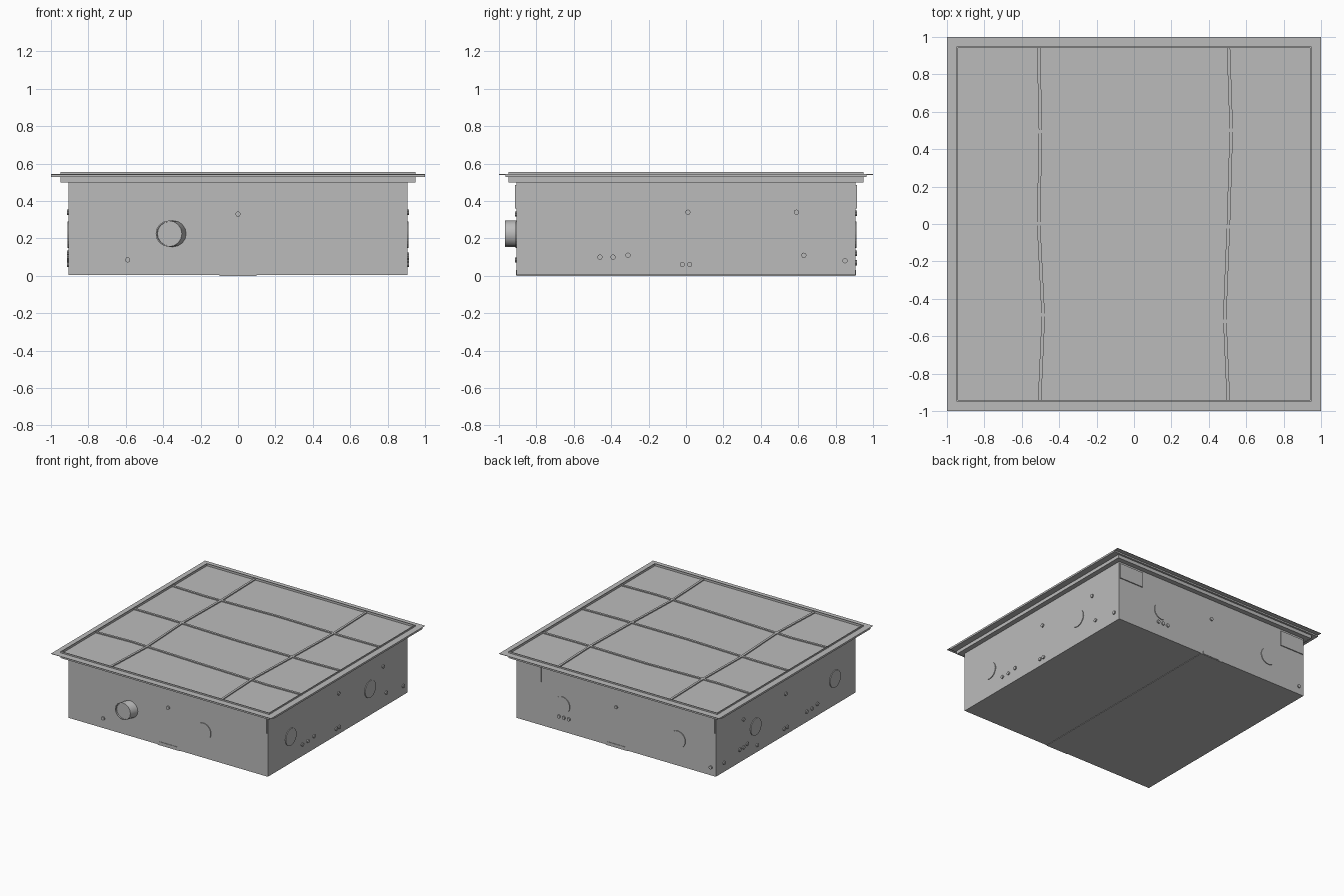
import bpy, bmesh, math
from mathutils import Vector, Matrix

cube = bpy.data.objects.get("Cube")
if cube:
    bpy.data.objects.remove(cube, do_unlink=True)

grey = bpy.data.materials.new("plain_grey")
grey.use_nodes = True
grey.diffuse_color = (0.5, 0.5, 0.5, 1)
grey.node_tree.nodes["Principled BSDF"].inputs["Base Color"].default_value = (0.5, 0.5, 0.5, 1)


def finish(name, bm):
    bmesh.ops.recalc_face_normals(bm, faces=bm.faces)
    mesh = bpy.data.meshes.new(name)
    bm.to_mesh(mesh)
    bm.free()
    mesh.materials.append(grey)
    obj = bpy.data.objects.new(name, mesh)
    bpy.context.collection.objects.link(obj)
    return obj


def box(name, lo, hi):
    lo, hi = Vector(lo), Vector(hi)
    bm = bmesh.new()
    bmesh.ops.create_cube(bm, size=1, matrix=Matrix.Translation((lo + hi) / 2) @ Matrix.Diagonal((*(hi - lo), 1)))
    return finish(name, bm)


def square_ring(name, outer, inner, z0, z1):
    bm = bmesh.new()
    corners = ((-1, -1), (1, -1), (1, 1), (-1, 1))
    loops = [[bm.verts.new((sx * r, sy * r, z)) for sx, sy in corners]
             for r, z in ((outer, z0), (outer, z1), (inner, z1), (inner, z0))]
    for i in range(4):
        a, b = loops[i], loops[(i + 1) % 4]
        for j in range(4):
            k = (j + 1) % 4
            bm.faces.new((a[j], a[k], b[k], b[j]))
    return finish(name, bm)


def prism(name, outline, z0, z1):
    bm = bmesh.new()
    face = bm.faces.new([bm.verts.new((x, y, z0)) for x, y in outline])
    ext = bmesh.ops.extrude_face_region(bm, geom=[face])
    top = [v for v in ext["geom"] if isinstance(v, bmesh.types.BMVert)]
    bmesh.ops.translate(bm, verts=top, vec=(0, 0, z1 - z0))
    return finish(name, bm)


# Main housing and the shallow channel cover under it
HALF = 0.905
box("housing", (-HALF, -HALF, 0.004), (HALF, HALF, 0.52))
box("channel_cover", (-0.1, -HALF, 0), (0.1, HALF, 0.004))

# Lid tray: upright lip, recessed panel, thin outer flange
square_ring("lid_lip", 0.948, 0.942, 0.5, 0.555)
box("lid_panel", (-0.943, -0.943, 0.502), (0.943, 0.943, 0.538))
square_ring("lid_flange", 1.0, 0.945, 0.54, 0.543)
for side, sx in (("left", 1), ("right", -1)):
    a, b = sorted((sx * 0.945, sx))
    box(side + "_flange_edge", (a, -0.964, 0.528), (b, 0.964, 0.541))
for side, sy in (("front", -1), ("back", 1)):
    a, b = sorted((sy * 0.945, sy * 0.964))
    box(side + "_flange_edge", (-0.95, a, 0.528), (0.95, b, 0.541))

# Slightly wavy divider bars across the lid
ALONG_X = (-0.95, -0.63, 0, 0.63, 0.95)
ALONG_Y = (-0.95, -0.5, 0, 0.5, 0.95)
ROWS = ((-0.495, -0.48, -0.505, -0.525, -0.515),
        (0.005, 0.005, -0.015, -0.015, -0.005),
        (0.5, 0.49, 0.51, 0.5, 0.505))
COLUMNS = ((-0.505, -0.485, -0.51, -0.5, -0.51),
           (0.505, 0.485, 0.505, 0.52, 0.505))
W = 0.009
for i, row in enumerate(ROWS):
    pts = list(zip(ALONG_X, row))
    prism(f"row_bar_{i + 1}", [(x, y - W) for x, y in pts] + [(x, y + W) for x, y in reversed(pts)], 0.53, 0.546)
for i, col in enumerate(COLUMNS):
    pts = list(zip(col, ALONG_Y))
    prism(f"column_bar_{i + 1}", [(x + W, y) for x, y in pts] + [(x - W, y) for x, y in reversed(pts)], 0.53, 0.5465)


# Wall fittings: local x runs rightwards along the wall, local z points outwards
def wall(angle):
    return Matrix.Rotation(angle, 4, "Z") @ Matrix.Translation((0, -HALF, 0)) @ Matrix.Rotation(math.pi / 2, 4, "X")


def disc(name, angle, u, z, radius, depth, sides):
    bm = bmesh.new()
    bmesh.ops.create_cone(bm, cap_ends=True, segments=sides, radius1=radius, radius2=radius, depth=depth,
                          matrix=wall(angle) @ Matrix.Translation((u, z, depth / 2)))
    return finish(name, bm)


def plate(name, angle, u0, u1, z0, z1, depth):
    obj = box(name, (u0, z0, 0), (u1, z1, depth))
    obj.data.transform(wall(angle))
    return obj


WALLS = {
    # wall: (turn, knockout positions, small screw positions)
    "front": (0, (0.32,), ((0, 0.33), (-0.59, 0.085))),
    "left": (math.pi / 2, (-0.61, 0.42),
             ((-0.46, 0.1), (-0.39, 0.1), (-0.31, 0.11), (-0.02, 0.06), (0.02, 0.06),
              (0.01, 0.34), (0.59, 0.34), (0.63, 0.11), (0.85, 0.08))),
    "back": (math.pi, (-0.49, 0.56),
             ((-0.52, 0.12), (-0.475, 0.12), (-0.43, 0.12), (0, 0.335), (0.86, 0.07))),
    "right": (-math.pi / 2, (-0.39, 0.64),
              ((-0.6, 0.11), (-0.55, 0.11), (-0.5, 0.12), (-0.55, 0.34), (0, 0.34), (-0.37, 0.06),
               (-0.02, 0.06), (0.02, 0.06), (0.27, 0.09), (0.34, 0.09), (0.41, 0.1), (-0.8, 0.08))),
}
for name, (turn, knockouts, screws) in WALLS.items():
    for i, u in enumerate(knockouts):
        disc(f"{name}_knockout_{i + 1}", turn, u, 0.22, 0.07, 0.006, 24)
    for i, (u, z) in enumerate(screws):
        disc(f"{name}_screw_{i + 1}", turn, u, z, 0.014, 0.01, 10)

# Label plates near the corners and small tabs over the channel ends
for name, turn in (("front", 0), ("back", math.pi)):
    plate(name + "_corner_plate", turn, 0.68, 0.9, 0.36, 0.485, 0.008)
    plate(name + "_channel_tab", turn, -0.08, 0.08, 0.005, 0.03, 0.004)
plate("back_second_plate", math.pi, -0.9, -0.68, 0.36, 0.485, 0.008)

# Angled pipe stub on the front: sheared tube with an open end
bm = bmesh.new()
SIDES, RADIUS, BORE = 16, 0.07, 0.064
loops = []
for radius, x, y in ((RADIUS, -0.345, -0.9), (RADIUS, -0.37, -0.968), (BORE, -0.37, -0.968), (BORE, -0.367, -0.96)):
    loops.append([bm.verts.new((x + radius * math.cos(math.tau * i / SIDES), y,
                                0.225 + radius * math.sin(math.tau * i / SIDES))) for i in range(SIDES)])
for a, b in zip(loops, loops[1:]):
    for i in range(SIDES):
        j = (i + 1) % SIDES
        bm.faces.new((a[i], a[j], b[j], b[i]))
bm.faces.new(loops[0])
bm.faces.new(loops[-1])
pipe = finish("pipe_stub", bm)
bpy.context.view_layer.objects.active = pipe
pipe.select_set(True)
bpy.ops.object.shade_smooth_by_angle()
